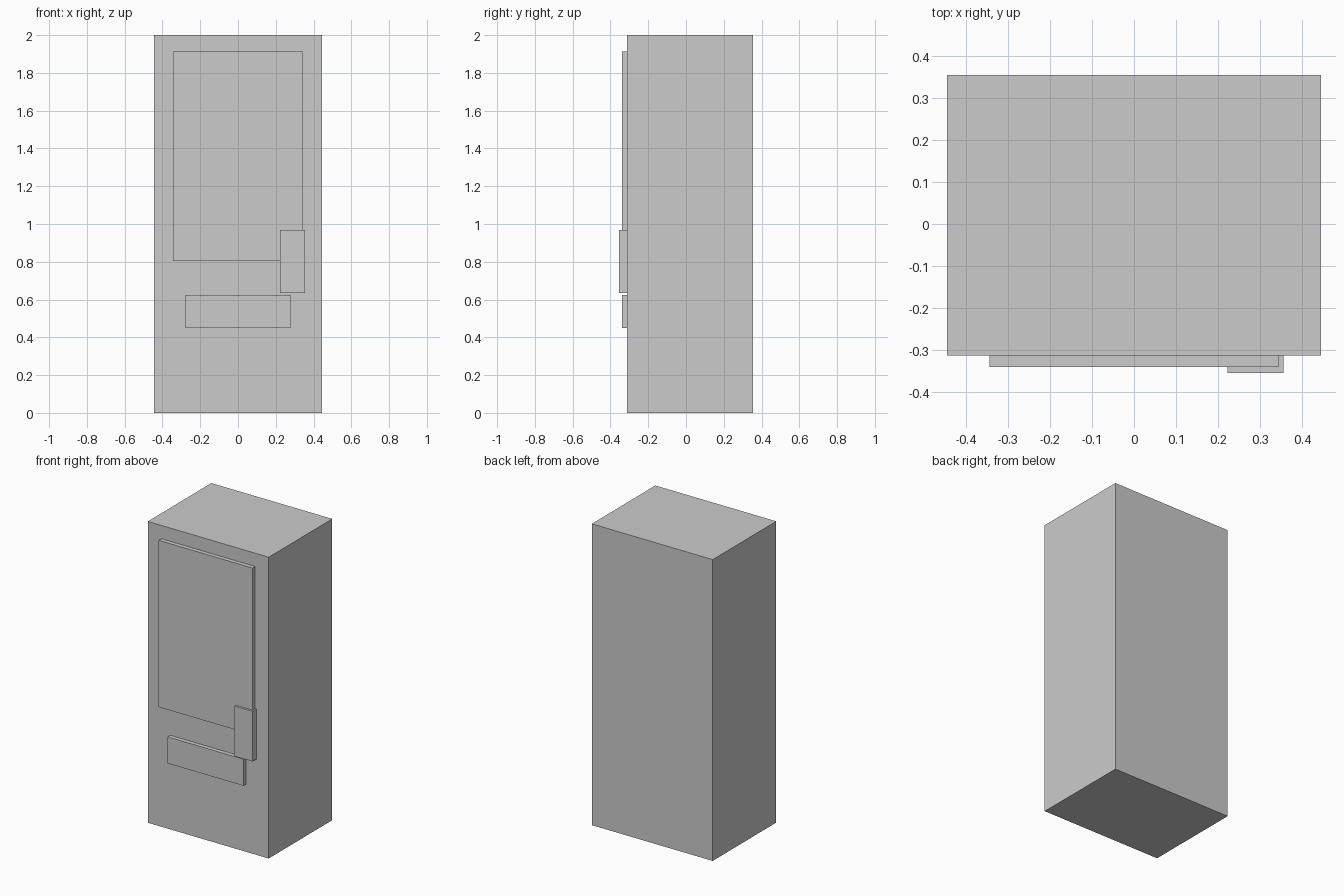
import bpy

if "Cube" in bpy.data.objects:
    bpy.data.objects.remove(bpy.data.objects["Cube"])


def box(name, x0, x1, y0, y1, z0, z1):
    """Axis-aligned box from its limits."""
    bpy.ops.mesh.primitive_cube_add(size=1)
    ob = bpy.context.object
    ob.name = ob.data.name = name
    ob.location = ((x0 + x1) / 2, (y0 + y1) / 2, (z0 + z1) / 2)
    ob.scale = (x1 - x0, y1 - y0, z1 - z0)
    bpy.ops.object.transform_apply(location=True, rotation=False, scale=True)
    return ob


FRONT = -0.312      # cabinet front plane
SEAT = FRONT + 0.01  # fittings sink slightly into the cabinet

# Main cabinet
box("cabinet", -0.444, 0.444, FRONT, 0.354, 0.0, 2.0)

# Raised display window
box("display_window", -0.344, 0.344, -0.34, SEAT, 0.805, 1.912)

# Dispensing flap below the window
box("dispensing_flap", -0.278, 0.278, -0.34, SEAT, 0.449, 0.625)

# Payment panel overlapping the window's lower right corner
box("payment_panel", 0.222, 0.355, -0.354, SEAT, 0.636, 0.969)
